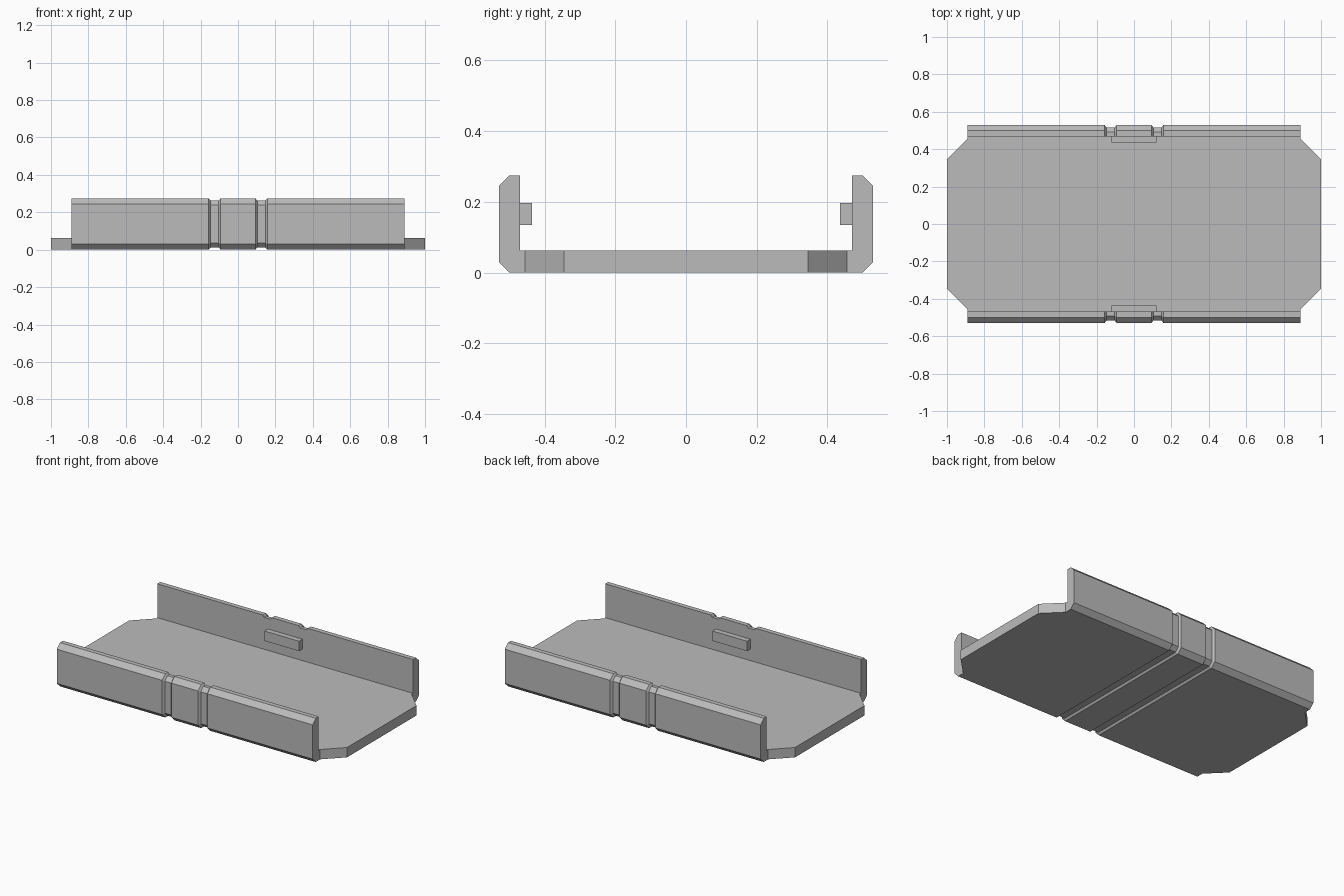
import bpy

if "Cube" in bpy.data.objects:
    bpy.data.objects.remove(bpy.data.objects["Cube"])

grey = bpy.data.materials.new("plain grey")
grey.diffuse_color = (0.5, 0.5, 0.5, 1)
grey.use_nodes = True
grey.node_tree.nodes["Principled BSDF"].inputs["Base Color"].default_value = grey.diffuse_color


def make(name, verts, faces):
    mesh = bpy.data.meshes.new(name)
    mesh.from_pydata(verts, [], faces)
    mesh.materials.append(grey)
    obj = bpy.data.objects.new(name, mesh)
    bpy.context.collection.objects.link(obj)
    # consistent outward normals
    import bmesh
    bm = bmesh.new()
    bm.from_mesh(mesh)
    bmesh.ops.recalc_face_normals(bm, faces=bm.faces)
    bm.to_mesh(mesh)
    bm.free()
    return obj


def loft(name, rings):
    n = len(rings[0])
    faces = [tuple(range(n)), tuple(range(n * (len(rings) - 1), n * len(rings)))]
    for r in range(len(rings) - 1):
        for i in range(n):
            j = (i + 1) % n
            faces.append((r * n + i, r * n + j, (r + 1) * n + j, (r + 1) * n + i))
    return make(name, [v for ring in rings for v in ring], faces)


FLOOR, TOP, INNER, OUTER, CHAMFER = 0.062, 0.275, 0.469, 0.529, 0.03


def section(x, d):
    """U-shaped section with its outer skin inset by d."""
    c = CHAMFER - d * 0.4
    half = [(INNER, FLOOR), (INNER, TOP - d), (OUTER - c - d, TOP - d),
            (OUTER - d, TOP - c - d), (OUTER - d, c + d), (OUTER - c - d, d)]
    pts = half + [(-y, z) for y, z in reversed(half)]
    return [(x, y, z) for y, z in pts]


# channel body, with two bevelled grooves running round the outside
G = 0.012
stations = [(0.89, 0), (0.157, 0), (0.147, G), (0.103, G), (0.093, 0)]
stations = [(-x, d) for x, d in stations] + [(x, d) for x, d in reversed(stations)]
loft("channel_body", [section(x, d) for x, d in stations])

for s, side in ((-1, "left"), (1, "right")):
    # tapered floor end
    outline = [(0.89, -0.455), (1.0, -0.345), (1.0, 0.345), (0.89, 0.455)]
    loft(side + "_floor_end", [[(s * x, y, z) for x, y in outline] for z in (0, FLOOR)])

for s, side in ((-1, "front"), (1, "back")):
    # catch rib on the inner wall
    outline = [(0.435, 0.135), (INNER, 0.135), (INNER, 0.197), (0.435, 0.197)]
    loft(side + "_catch", [[(x, s * y, z) for y, z in outline] for x in (-0.12, 0.12)])
